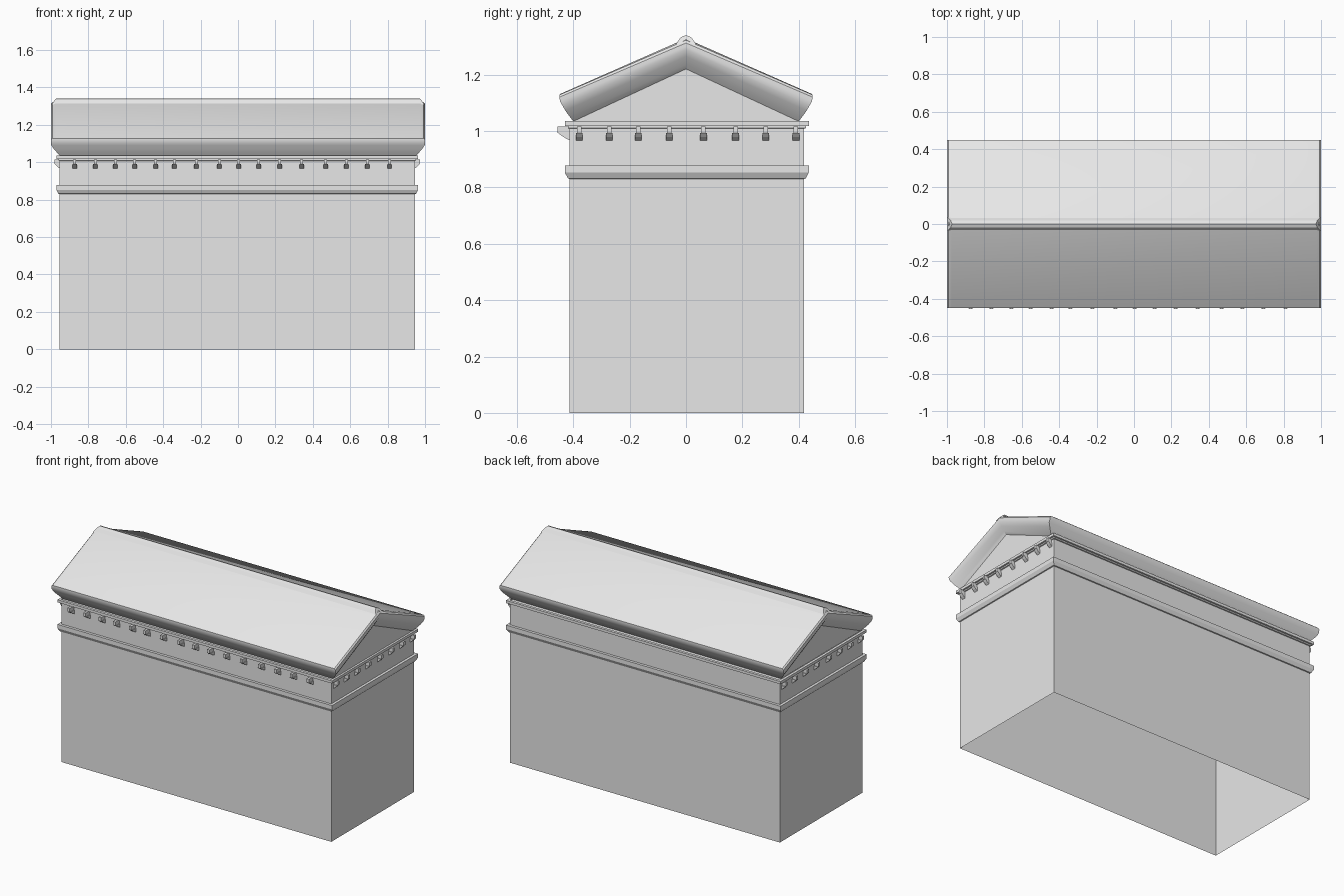
import bpy, math
from mathutils import Matrix

if "Cube" in bpy.data.objects:
    bpy.data.objects.remove(bpy.data.objects["Cube"], do_unlink=True)

stone = bpy.data.materials.new("pale_grey_stone")
stone.use_nodes = True
GREY = (0.8, 0.8, 0.8, 1)
stone.diffuse_color = GREY
stone.node_tree.nodes["Principled BSDF"].inputs["Base Color"].default_value = GREY

# Wall rectangle: centre and half sizes
CX, CY, HX, HY = -0.004, 0.003, 0.95, 0.416


def add(name, verts, faces, smooth=None):
    mesh = bpy.data.meshes.new(name)
    mesh.from_pydata(verts, [], faces)
    mesh.materials.append(stone)
    obj = bpy.data.objects.new(name, mesh)
    bpy.context.collection.objects.link(obj)
    if smooth:
        bpy.ops.object.select_all(action='DESELECT')
        obj.select_set(True)
        bpy.context.view_layer.objects.active = obj
        bpy.ops.object.shade_smooth_by_angle(angle=math.radians(smooth))
    return obj


def band(name, profile, top=False):
    """Rectangular loft around the walls; profile is (overhang, height)."""
    verts, faces = [], []
    for d, z in profile:
        for sx, sy in ((-1, -1), (1, -1), (1, 1), (-1, 1)):
            verts.append((CX + sx * (HX + d), CY + sy * (HY + d), z))
    for k in range(len(profile) - 1):
        for i in range(4):
            a, b = 4 * k + i, 4 * k + (i + 1) % 4
            faces.append((a, b, b + 4, a + 4))
    if top:
        n = len(verts)
        faces.append((n - 4, n - 3, n - 2, n - 1))
    return add(name, verts, faces)


def prism(profile, half):
    """Profile in (x, z) extruded across y from -half to half."""
    n = len(profile)
    verts = [(x, s * half, z) for s in (-1, 1) for x, z in profile]
    faces = [tuple(range(n)), tuple(range(2 * n - 1, n - 1, -1))]
    faces += [(i, i + n, (i + 1) % n + n, (i + 1) % n) for i in range(n)]
    return verts, faces


# Walls, open underneath, and the two mouldings
band("walls", [(0, 0), (0, 1.03)], top=True)
band("lower_moulding", [(0, 0.83), (0.006, 0.832), (0.017, 0.853),
                        (0.017, 0.878), (0, 0.878)])
band("upper_moulding", [(0, 1.008), (0.006, 1.01), (0.006, 1.018),
                        (0.017, 1.018), (0.017, 1.035), (0, 1.035)])

# Gabled roof with a mitred cornice: (end x, eave y, eave z, apex z)
loops = [(0.950, 0.400, 1.034, 1.220),
         (0.966, 0.412, 1.050, 1.236),
         (0.985, 0.428, 1.072, 1.264),
         (0.998, 0.438, 1.090, 1.288),
         (1.000, 0.447, 1.105, 1.300),
         (1.000, 0.449, 1.120, 1.312),
         (0.992, 0.449, 1.128, 1.322),
         (0.975, 0.445, 1.132, 1.328)]
verts, faces = [], []
for x, y, z, apex in loops:
    for s in (-1, 1):
        verts += [(s * x, -y, z), (s * x, 0, apex), (s * x, y, z)]
for k in range(len(loops) - 1):
    a, b = 6 * k, 6 * k + 6
    for i in (0, 1):
        faces.append((a + i, b + i, b + i + 1, a + i + 1))
        faces.append((a + 4 + i, b + 4 + i, b + 3 + i, a + 3 + i))
    faces.append((a, a + 3, b + 3, b))
    faces.append((a + 5, a + 2, b + 2, b + 5))
faces += [(0, 1, 2), (5, 4, 3), (0, 2, 5, 3)]
t = 6 * (len(loops) - 1)
faces += [(t, t + 3, t + 4, t + 1), (t + 1, t + 4, t + 5, t + 2)]
add("gabled_roof", verts, faces, smooth=32)

# Ridge cap with chamfered ends
cap = [(-0.036, 1.308), (-0.018, 1.333), (0, 1.34), (0.018, 1.333), (0.036, 1.308)]
ends = {1.308: 0.997, 1.333: 0.980, 1.34: 0.972}
n = len(cap)
verts = [(s * ends[z], y, z) for s in (-1, 1) for y, z in cap]
faces = [(i, i + n, i + n + 1, i + 1) for i in range(n - 1)]
faces += [tuple(range(n)), tuple(range(2 * n - 1, n - 1, -1))]
add("ridge_cap", verts, faces)


# Small brackets below the upper moulding
def bracket(name, x, y, angle, reach):
    place = Matrix.Translation((x, y, 0)) @ Matrix.Rotation(angle, 4, 'Z')
    arm = [(0, 1.016), (reach, 1.016), (reach, 0.992), (0, 0.992)]
    foot = [(0, 0.992), (reach - 0.002, 0.992), (reach * 0.5, 0.978), (0, 0.967)]
    for part, profile, half in (("arm", arm, 0.008), ("foot", foot, 0.012)):
        v, f = prism(profile, half)
        add(name + "_" + part, v, f).matrix_world = place


front_x = [-0.874, -0.762, -0.655, -0.553, -0.441, -0.34, -0.222, -0.1,
           0.003, 0.11, 0.222, 0.34, 0.468, 0.58, 0.692, 0.81]
end_y = [-0.379, -0.272, -0.169, -0.059, 0.062, 0.176, 0.283, 0.39]
for x in front_x:
    bracket("front_bracket", x, CY - HY, -math.pi / 2, 0.042)
for y in end_y:
    bracket("left_bracket", CX + HX, y, 0, 0.028)
    bracket("right_bracket", CX - HX, y, math.pi, 0.028)
